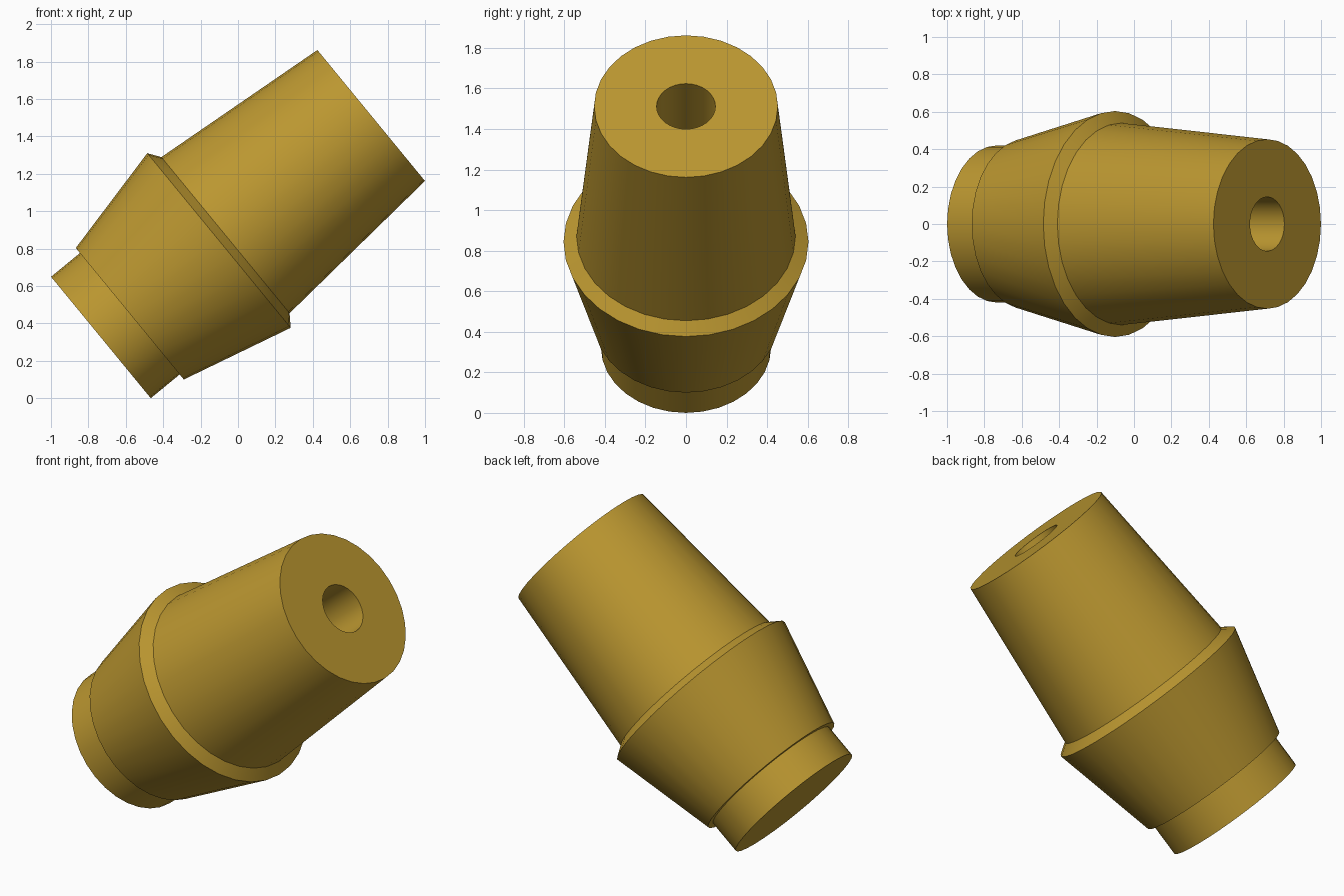
import bpy, bmesh, math
from mathutils import Matrix, Vector

if "Cube" in bpy.data.objects:
    bpy.data.objects.remove(bpy.data.objects["Cube"])

SIDES = 32
TILT = math.radians(50.6)

# Lathe profile (radius, distance along axis), base cap to bottom of the bore
profile = [(0, 0), (0.42, 0), (0.42, 0.2), (0.455, 0.2), (0.604, 0.817),
           (0.54, 0.862), (0.453, 1.87), (0.145, 1.87), (0.145, 0.87), (0, 0.87)]

bm = bmesh.new()
verts = [bm.verts.new((r, 0, h)) for r, h in profile]
edges = [bm.edges.new(pair) for pair in zip(verts, verts[1:])]
bmesh.ops.spin(bm, geom=verts + edges, cent=(0, 0, 0), axis=(0, 0, 1),
               angle=math.tau, steps=SIDES, use_duplicate=False)
bmesh.ops.remove_doubles(bm, verts=bm.verts[:], dist=1e-4)
bmesh.ops.recalc_face_normals(bm, faces=bm.faces[:])

# Lean the axis toward +x, resting on the lower rim
place = Matrix.Translation(Vector((-0.733, 0, 0.3247))) @ Matrix.Rotation(TILT, 4, 'Y')
bmesh.ops.transform(bm, matrix=place, verts=bm.verts[:])

mesh = bpy.data.meshes.new("stepped_nozzle")
bm.to_mesh(mesh)
bm.free()
obj = bpy.data.objects.new("stepped_nozzle", mesh)
bpy.context.collection.objects.link(obj)

# Golden brown finish
mat = bpy.data.materials.new("golden_brown")
mat.diffuse_color = (0.50, 0.31, 0.03, 1)
mat.use_nodes = True
mat.node_tree.nodes["Principled BSDF"].inputs["Base Color"].default_value = mat.diffuse_color
mesh.materials.append(mat)

bpy.context.view_layer.objects.active = obj
obj.select_set(True)
bpy.ops.object.shade_smooth_by_angle(angle=math.radians(20))
